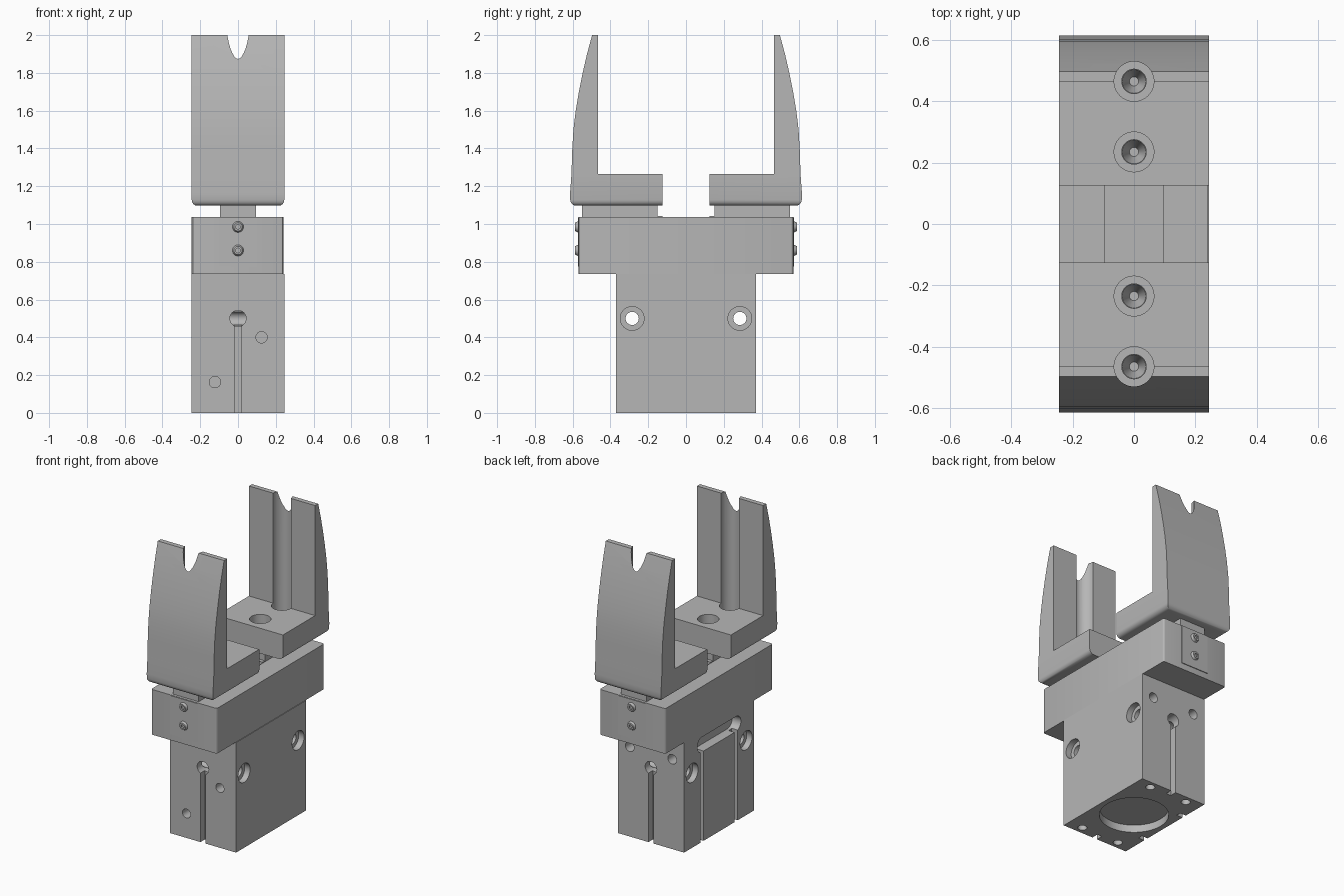
import bpy, bmesh, math
from mathutils import Matrix

cube = bpy.data.objects.get("Cube")
if cube:
    bpy.data.objects.remove(cube, do_unlink=True)

metal = bpy.data.materials.new("satin grey metal")
metal.use_nodes = True
GREY = (0.47, 0.47, 0.47, 1)
metal.diffuse_color = GREY
metal.node_tree.nodes["Principled BSDF"].inputs["Base Color"].default_value = GREY


def make(name, bm):
    bmesh.ops.recalc_face_normals(bm, faces=bm.faces)
    me = bpy.data.meshes.new(name)
    bm.to_mesh(me)
    bm.free()
    me.materials.append(metal)
    ob = bpy.data.objects.new(name, me)
    bpy.context.collection.objects.link(ob)
    return ob


def box(name, x0, x1, y0, y1, z0, z1):
    bm = bmesh.new()
    bmesh.ops.create_cube(bm, size=1)
    for v in bm.verts:
        v.co = ((x0, x1)[v.co.x > 0], (y0, y1)[v.co.y > 0], (z0, z1)[v.co.z > 0])
    return make(name, bm)


def rod(name, axis, r, a, b, centre, sides=32, r2=None):
    """Cylinder along an axis from a to b; centre gives the two other coordinates."""
    bm = bmesh.new()
    bmesh.ops.create_cone(bm, cap_ends=True, segments=sides, radius1=r,
                          radius2=r if r2 is None else r2, depth=b - a)
    rot = {"x": Matrix.Rotation(math.pi / 2, 4, "Y"),
           "y": Matrix.Rotation(-math.pi / 2, 4, "X"), "z": Matrix()}[axis]
    bm.transform(rot)
    place = list(centre)
    place.insert("xyz".index(axis), (a + b) / 2)
    bm.transform(Matrix.Translation(place))
    return make(name, bm)


def cut(target, *cutters):
    for c in cutters:
        c.hide_render = True
        m = target.modifiers.new("cut", "BOOLEAN")
        m.operation, m.solver, m.object = "DIFFERENCE", "EXACT", c
        bpy.context.view_layer.objects.active = target
        bpy.ops.object.modifier_apply(modifier=m.name)
        bpy.data.objects.remove(c, do_unlink=True)


def smooth(ob):
    bpy.ops.object.select_all(action="DESELECT")
    ob.select_set(True)
    bpy.context.view_layer.objects.active = ob
    bpy.ops.object.shade_smooth_by_angle(angle=math.radians(30))


W = 0.245    # half width
D = 0.37     # half depth of the lower body

# Lower body
body = box("lower_body", -W, W, -D, D, 0, 0.735)
for s in (-1, 1):
    # mounting holes through the sides, counterbored at both ends
    cut(body, rod("c", "x", 0.035, -0.4, 0.4, (s * 0.285, 0.5)))
    for e in (-1, 1):
        x0, x1 = sorted((e * 0.205, e * 0.4))
        cut(body, rod("c", "x", 0.063, x0, x1, (s * 0.285, 0.5)))
    # sensor groove with entry hole on front and back
    y0, y1 = sorted((s * 0.325, s * 0.5))
    cut(body, box("c", -0.018, 0.018, y0, y1, -0.1, 0.5))
    y0, y1 = sorted((s * 0.29, s * 0.5))
    cut(body, rod("c", "y", 0.043, y0, y1, (0, 0.5)))
    # sensor grooves on the right side
    cut(body, box("c", -0.4, -0.2, s * 0.18 - 0.016, s * 0.18 + 0.016, -0.1, 0.65))
    # threaded holes on the back and underneath
    cut(body, rod("c", "y", 0.032, 0.29, 0.5, (s * 0.157, 0.6)))
    for e in (-1, 1):
        cut(body, rod("c", "z", 0.028, -0.1, 0.1, (s * 0.14, e * 0.32)))

# Long rounded pocket joining the side grooves
cut(body, box("c", -0.4, -0.18, -0.18, 0.18, 0.6, 0.7))
for s in (-1, 1):
    cut(body, rod("c", "x", 0.05, -0.4, -0.18, (s * 0.18, 0.65)))

# Air ports on the front and piston recess underneath
for port in ((-0.122, 0.163), (0.125, 0.4)):
    cut(body, rod("c", "y", 0.03, -0.5, -0.29, port))
cut(body, rod("c", "z", 0.21, -0.1, 0.05, (0, 0), 64))
smooth(body)

# Guide head with rounded vertical corners and a slide channel on top
head = box("guide_head", -W, 0.241, -0.568, 0.568, 0.735, 1.037)
bm = bmesh.new()
bm.from_mesh(head.data)
upright = [e for e in bm.edges if abs(e.verts[0].co.z - e.verts[1].co.z) > 0.1]
bmesh.ops.bevel(bm, geom=upright, offset=0.013, segments=3, profile=0.5, affect="EDGES")
bm.to_mesh(head.data)
bm.free()
cut(head, box("c", -0.095, 0.095, -0.55, 0.55, 0.985, 1.2))
smooth(head)

# Finger side profile as (distance from centre, height)
PROFILE = [(0.125, 1.097), (0.612, 1.097), (0.614, 1.16), (0.606, 1.27), (0.603, 1.38),
           (0.596, 1.5), (0.584, 1.6), (0.567, 1.7), (0.547, 1.8), (0.524, 1.9),
           (0.497, 2.0), (0.465, 2.0), (0.465, 1.265), (0.125, 1.265)]


def finger(name, s):
    bm = bmesh.new()
    face = bm.faces.new([bm.verts.new((-W, s * y, z)) for y, z in PROFILE])
    new = bmesh.ops.extrude_face_region(bm, geom=[face])["geom"]
    bmesh.ops.translate(bm, vec=(2 * W, 0, 0),
                        verts=[v for v in new if isinstance(v, bmesh.types.BMVert)])
    bmesh.ops.recalc_face_normals(bm, faces=bm.faces)
    # round the underside except on its inner edge
    low = [e for e in bm.edges if all(v.co.z < 1.1 for v in e.verts)
           and any(abs(v.co.y) > 0.5 for v in e.verts)]
    bmesh.ops.bevel(bm, geom=low, offset=0.03, segments=4, profile=0.5, affect="EDGES")
    ob = make(name, bm)
    # screw holes; the outer counterbore runs up the gripping face
    for y in (0.235, 0.465):
        cut(ob, rod("c", "z", 0.065, 1.17, 2.2, (0, s * y), 40),
            rod("c", "z", 0.04, 1.0, 1.3, (0, s * y)))
    smooth(ob)


for side, s in (("front", -1), ("back", 1)):
    finger(side + "_finger", s)

    # Sliding jaw that carries the finger
    y0, y1 = sorted((s * 0.15, s * 0.55))
    jaw = box(side + "_jaw", -0.0945, 0.0945, y0, y1, 0.985, 1.097)
    for y in (0.235, 0.465):
        cut(jaw, rod("c", "z", 0.015, 1.02, 1.15, (0, s * y), 32, 0.04 + 0.015))
    smooth(jaw)
    y0, y1 = sorted((s * 0.125, s * 0.15))
    box(side + "_jaw_lip", -0.0945, 0.0945, y0, y1, 0.985, 1.043)

    # End cover plate
    y0, y1 = sorted((s * 0.56, s * 0.573))
    box(side + "_end_plate", -0.1, 0.1, y0, y1, 0.775, 1.035)

    # Button head screws with hex sockets
    for label, z in (("upper", 0.985), ("lower", 0.86)):
        base, tip = s * 0.57, s * 0.587
        y0, y1 = sorted((base, tip))
        r0, r1 = (0.031, 0.022) if s > 0 else (0.022, 0.031)
        screw = rod(f"{side}_{label}_screw", "y", r0, y0, y1, (0, z), 24, r1)
        y0, y1 = sorted((s * 0.576, s * 0.6))
        cut(screw, rod("c", "y", 0.013, y0, y1, (0, z), 6))
        smooth(screw)
